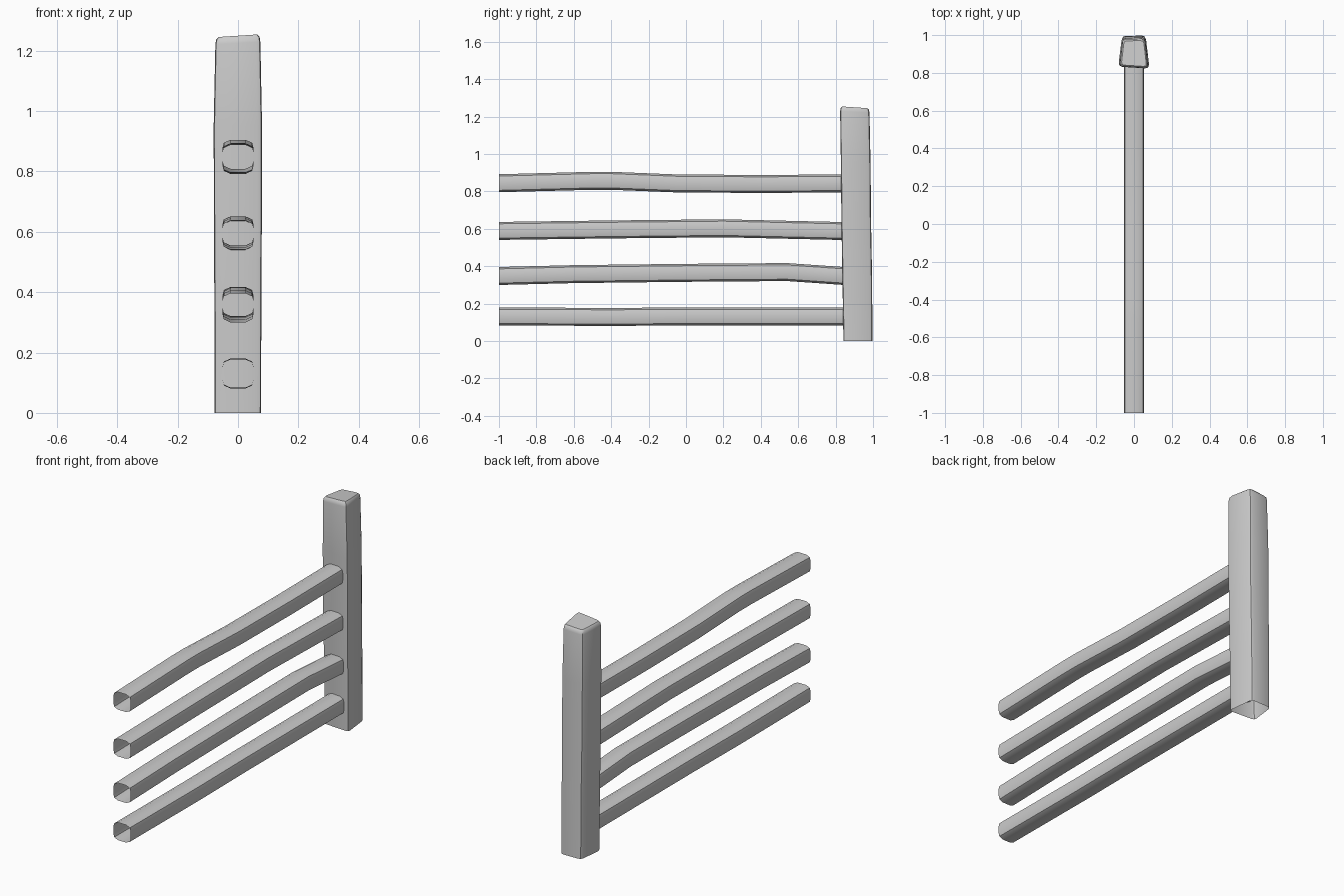
import bpy, bmesh
from mathutils import Vector

if "Cube" in bpy.data.objects:
    bpy.data.objects.remove(bpy.data.objects["Cube"])


def loft(name, rings, cap_last=False):
    """Skin a list of rings (equal point counts) into an open tube."""
    bm = bmesh.new()
    vr = [[bm.verts.new(p) for p in r] for r in rings]
    n = len(rings[0])
    for a, b in zip(vr, vr[1:]):
        for i in range(n):
            bm.faces.new((a[i], a[(i + 1) % n], b[(i + 1) % n], b[i]))
    if cap_last:
        bm.faces.new(vr[-1])
    bmesh.ops.recalc_face_normals(bm, faces=bm.faces)
    me = bpy.data.meshes.new(name)
    bm.to_mesh(me)
    bm.free()
    ob = bpy.data.objects.new(name, me)
    bpy.context.collection.objects.link(ob)
    bpy.ops.object.select_all(action='DESELECT')
    ob.select_set(True)
    bpy.context.view_layer.objects.active = ob
    bpy.ops.object.shade_smooth_by_angle(angle=0.6)
    return ob


def rounded(corners, r):
    """Round the corners of a polygon with three points each."""
    out = []
    n = len(corners)
    for i, c in enumerate(corners):
        c = Vector(c)
        p = c + (Vector(corners[i - 1]) - c).normalized() * r
        q = c + (Vector(corners[(i + 1) % n]) - c).normalized() * r
        out += [p, p * .25 + c * .5 + q * .25, q]
    return out


# Post: uneven four-sided timber, open below, with a softened sloping top
section = rounded([(-.082, -.072), (.081, -.082), (.062, .078), (-.064, .076)], .018)
levels = [(0, .97, .921, .98), (.35, .98, .917, 1), (.62, 1, .912, 1),
          (.95, 1.01, .909, 1), (1.222, .94, .904, .99),
          (1.238, .91, .904, .95), (1.246, .82, .904, .86)]
rings = []
for z, sx, cy, sy in levels:
    t = max(0, (z - .95) / .29)
    rings.append([(p.x * sx, cy + p.y * sy, z + t * (.05 * p.x - .05 * p.y)) for p in section])
loft("post", rings, cap_last=True)

# Rails: hollow, bulging top and bottom, gently bent along their length
quarter = [(.052, .018), (.047, .038), (.025, .048)]
profile = (quarter + [(-x, z) for x, z in reversed(quarter)]
           + [(-x, -z) for x, z in quarter] + [(x, -z) for x, z in reversed(quarter)])
paths = {
    "rail_bottom": [(-1, .132), (-.4, .129), (0, .132), (.86, .132)],
    "rail_lower": [(-1, .348), (-.6, .358), (0, .365), (.54, .369), (.86, .347)],
    "rail_upper": [(-1, .589), (-.4, .597), (.2, .603), (.86, .588)],
    "rail_top": [(-1, .844), (-.5, .857), (-.4, .857), (-.05, .843), (.4, .84), (.86, .843)],
}
for name, path in paths.items():
    loft(name, [[(x, y, zc + z) for x, z in profile] for y, zc in path])
